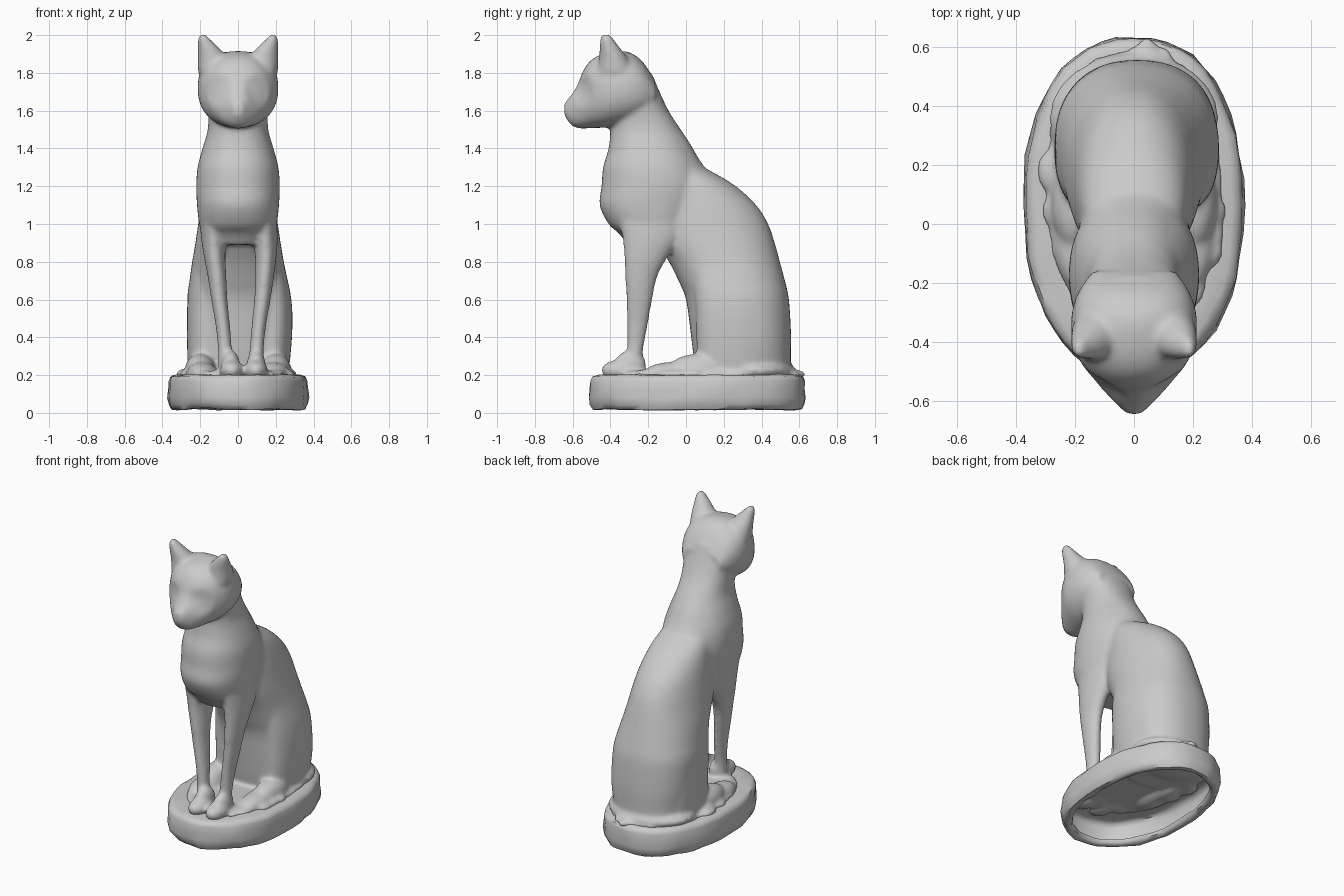
import bpy, bmesh, math, random
from mathutils import Vector, noise

if "Cube" in bpy.data.objects:
    bpy.data.objects.remove(bpy.data.objects["Cube"])

SEG = 48
random.seed(4)

def oval(e, i):
    """Unit superellipse point."""
    a = 2 * math.pi * i / SEG
    c, s = math.cos(a), math.sin(a)
    return (math.copysign(abs(c) ** (2 / e), c), math.copysign(abs(s) ** (2 / e), s))

def spline(rows, steps=5):
    """Catmull-Rom interpolation of ring parameters."""
    out = []
    for k in range(len(rows) - 1):
        p = [rows[max(0, min(len(rows) - 1, k + d))] for d in (-1, 0, 1, 2)]
        for s in range(steps):
            t = s / steps
            out.append([0.5 * (2 * b + (c - a) * t + (2 * a - 5 * b + 4 * c - d) * t * t
                               + (3 * b - a - 3 * c + d) * t ** 3) for a, b, c, d in zip(*p)])
    return out + [list(rows[-1])]

def skin(bm, rings, cap_start=True):
    """Bridge point rings into a skin."""
    vs = [[bm.verts.new(p) for p in r] for r in rings]
    fs = [bm.faces.new(vs[-1])]
    if cap_start:
        fs.append(bm.faces.new(vs[0]))
    for a, b in zip(vs, vs[1:]):
        for i in range(SEG):
            j = (i + 1) % SEG
            fs.append(bm.faces.new((a[i], a[j], b[j], b[i])))
    bmesh.ops.recalc_face_normals(bm, faces=fs)

def loft(bm, rows, axis='z', e=2.0, e_end=None):
    """Rows: position along axis, low edge, high edge, half width, x centre."""
    rings = []
    rows = spline(rows)
    for k, (t, lo, hi, w, x) in enumerate(rows):
        ee = e + ((e_end or e) - e) * k / len(rows)
        r = []
        for i in range(SEG):
            u, v = oval(ee, i)
            q = (lo + hi) / 2 + v * (hi - lo) / 2
            r.append((x + u * w, q, t) if axis == 'z' else (x + u * w, t, q))
        rings.append(r)
    skin(bm, rings)

def blob(bm, centre, radii):
    r = bmesh.ops.create_uvsphere(bm, u_segments=24, v_segments=16, radius=1)
    for v in r['verts']:
        v.co = Vector(c + a * b for c, a, b in zip(centre, v.co, radii))

def make(name, bm):
    me = bpy.data.meshes.new(name)
    bm.to_mesh(me)
    bm.free()
    ob = bpy.data.objects.new(name, me)
    bpy.context.collection.objects.link(ob)
    return ob

cat = bmesh.new()

# head and muzzle
loft(cat, [(-.645, 1.575, 1.64, .025, 0), (-.61, 1.525, 1.68, .06, 0), (-.575, 1.508, 1.735, .095, 0),
           (-.54, 1.506, 1.82, .13, 0), (-.49, 1.508, 1.877, .168, 0), (-.41, 1.512, 1.908, .207, 0),
           (-.31, 1.53, 1.912, .212, 0), (-.23, 1.56, 1.86, .188, 0), (-.16, 1.62, 1.75, .14, 0)], 'y', 2.3)
# eye hollows
for v in cat.verts:
    d = min((v.co - Vector((s * .105, -.55, 1.705))).length for s in (-1, 1))
    if d < .085:
        v.co.y += .022 * (1 - (d / .085) ** 2)

# haunches and back, rounder towards the top
loft(cat, [(.18, .06, .555, .24, 0), (.3, .04, .555, .258, .01), (.42, .025, .556, .272, .01),
           (.6, 0, .545, .274, .005), (.7, -.04, .524, .26, .003), (.8, -.09, .497, .243, 0),
           (.9, -.15, .47, .226, 0), (1.0, -.18, .435, .211, 0), (1.1, -.18, .372, .197, 0),
           (1.2, -.17, .264, .178, 0), (1.27, -.17, .15, .155, 0), (1.31, -.17, .07, .13, 0)], e=2.35, e_end=1.95)
# saddle blending the back into the neck
loft(cat, [(.86, -.1, .3, .2, 0), (1.0, -.25, .33, .192, 0), (1.12, -.25, .25, .187, 0),
           (1.22, -.25, .17, .18, 0), (1.32, -.25, .085, .168, 0), (1.42, -.25, .025, .15, 0),
           (1.52, -.25, -.04, .13, 0)])

# chest and neck
loft(cat, [(.89, -.31, 0, .165, 0), (.95, -.355, .03, .192, 0), (1.0, -.41, .05, .206, 0),
           (1.1, -.457, .09, .217, 0), (1.2, -.447, .1, .221, 0), (1.3, -.439, .075, .214, 0),
           (1.4, -.41, .025, .188, 0), (1.5, -.4, -.03, .16, 0), (1.6, -.4, -.092, .16, 0),
           (1.7, -.4, -.14, .175, 0), (1.79, -.4, -.177, .165, 0)], e=2.2)

for s in (-1, 1):
    off = .015
    # thighs
    loft(cat, [(.19, .06, .45, .1, s * .165), (.4, .055, .46, .108, s * .17 + .008),
               (.6, .05, .44, .1, s * .175 + .008), (.8, .02, .38, .088, s * .152),
               (1.0, -.03, .3, .07, s * .128), (1.1, 0, .22, .05, s * .12)], e=2.2)
    # ears
    loft(cat, [(1.80, -.47, -.27, .085, s * .126), (1.88, -.46, -.31, .078, s * .136),
               (1.94, -.458, -.355, .053, s * .161), (1.975, -.455, -.38, .034, s * .178),
               (2.002, -.45, -.4, .018, s * .188)])
    # front legs
    loft(cat, [(.2, -.32, -.225, .045, s * .075 + off), (.32, -.312, -.228, .038, s * .083 + off),
               (.45, -.312, -.205, .038, s * .094 + off), (.6, -.316, -.178, .043, s * .114 + off),
               (.72, -.322, -.152, .049, s * .126 + off), (.82, -.327, -.1, .056, s * .135 + off * .8),
               (.92, -.335, -.04, .065, s * .137 + off * .5), (1.05, -.36, 0, .07, s * .135)])
    # front paws
    blob(cat, (s * .064 + .03, -.345, .225), (.064, .105, .056))
    blob(cat, (s * .068 + .028, -.295, .255), (.05, .085, .075))
    # hind paws
    blob(cat, (s * .2, .07, .235), (.08, .16, .078))
    blob(cat, (s * .19, -.06, .215), (.08, .16, .055))

# rough ground around the haunches
loft(cat, [(.19, -.36, .59, .3, 0), (.21, -.35, .585, .295, 0), (.222, -.31, .57, .27, 0)], e=2.3)
blob(cat, (0, .36, .225), (.29, .22, .07))
for k in range(40):
    a = k * 2 * math.pi / 40
    r = random.uniform(.85, .98)
    blob(cat, (.285 * r * math.cos(a), .11 + .46 * r * math.sin(a), .203),
         (random.uniform(.03, .06), random.uniform(.05, .09), random.uniform(.015, .032)))

cat_ob = make("seated_cat", cat)
m = cat_ob.modifiers.new("fuse", 'REMESH')
m.mode = 'VOXEL'
m.voxel_size = .011
m.use_smooth_shade = True
m = cat_ob.modifiers.new("soften", 'SMOOTH')
m.factor = .5
m.iterations = 12

# oval plinth, open underneath with an inward lip: (inset, height) profile
plinth = bmesh.new()
profile = [(.068, .05), (.064, .028), (.045, .016), (.02, .02), (.006, .045), (0, .08),
           (.004, .13), (.006, .17), (.016, .192), (.04, .202), (.1, .202), (.2, .204), (.33, .204)]
rings = []
for inset, z in profile:
    ring = []
    for i in range(SEG):
        u, v = oval(2.25, i)
        p = Vector(((.374 - inset) * u, .062 + (.575 - inset) * v, z))
        d = noise.noise_vector(p * 9) * .009 + noise.noise_vector(p * 22) * .006
        ring.append(p + Vector((d.x, d.y, d.z * .8)))
    rings.append(ring)
skin(plinth, rings, cap_start=False)
plinth_ob = make("oval_plinth", plinth)
bpy.context.view_layer.objects.active = plinth_ob
plinth_ob.select_set(True)
bpy.ops.object.shade_smooth_by_angle(angle=math.radians(50))
